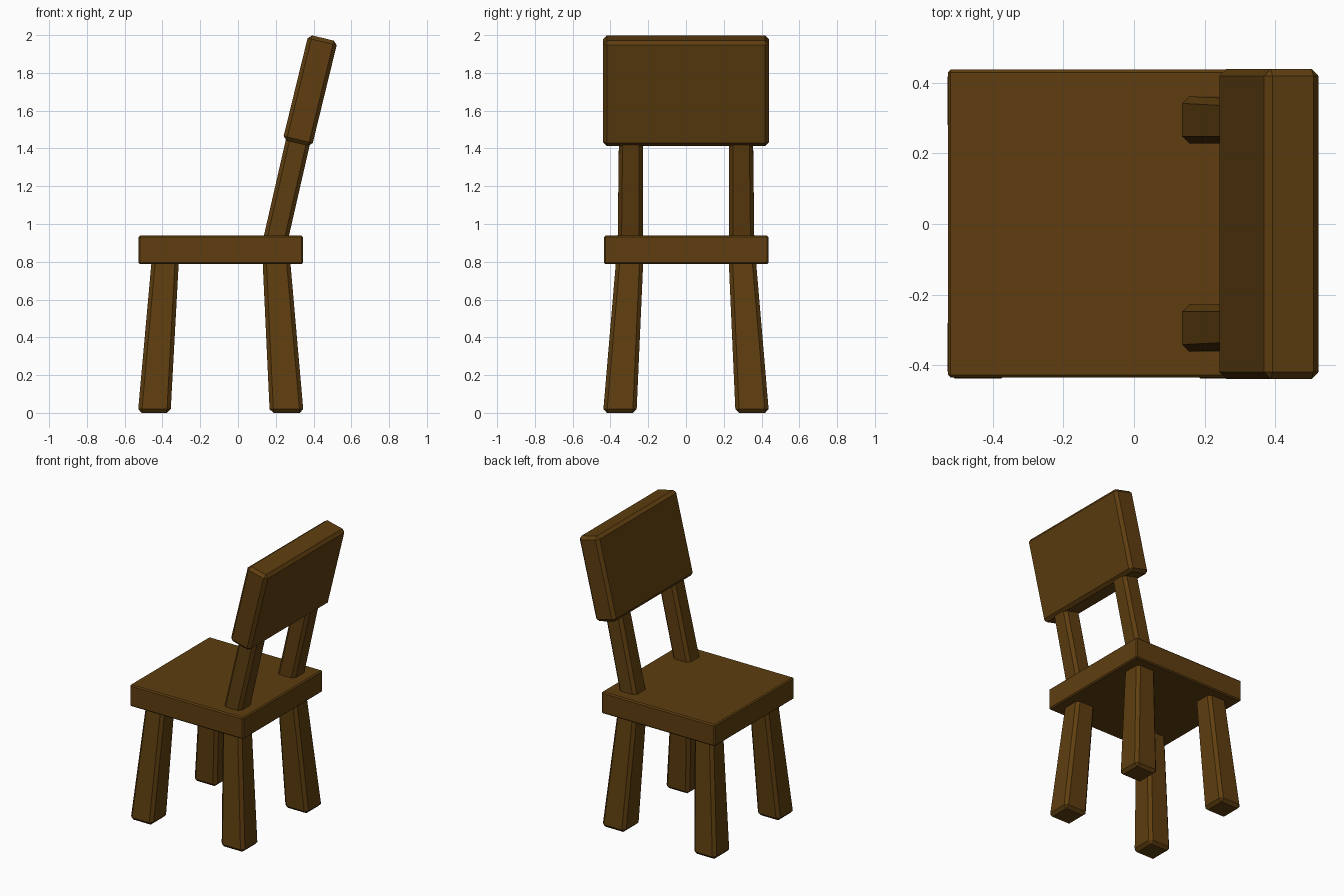
import bpy, bmesh

if "Cube" in bpy.data.objects:
    bpy.data.objects.remove(bpy.data.objects["Cube"])

wood = bpy.data.materials.new("dark brown wood")
wood.diffuse_color = (0.112, 0.048, 0.005, 1)
wood.use_nodes = True
wood.node_tree.nodes["Principled BSDF"].inputs["Base Color"].default_value = wood.diffuse_color


def beam(name, low, high, bevel):
    """Bevelled block between two four-cornered ends."""
    bm = bmesh.new()
    a = [bm.verts.new(p) for p in low]
    b = [bm.verts.new(p) for p in high]
    bm.faces.new(a[::-1])
    bm.faces.new(b)
    for i in range(4):
        j = (i + 1) % 4
        bm.faces.new((a[i], a[j], b[j], b[i]))
    bmesh.ops.recalc_face_normals(bm, faces=bm.faces[:])
    bmesh.ops.bevel(bm, geom=bm.edges[:], offset=bevel, segments=1,
                    affect='EDGES', profile=0.5)
    me = bpy.data.meshes.new(name)
    bm.to_mesh(me)
    bm.free()
    me.materials.append(wood)
    ob = bpy.data.objects.new(name, me)
    bpy.context.collection.objects.link(ob)
    return ob


def rect(x0, x1, y0, y1, z0, z1=None):
    """End outline; z0 at x0 and z1 at x1 gives a tilted end."""
    z1 = z0 if z1 is None else z1
    return [(x0, y0, z0), (x1, y0, z1), (x1, y1, z1), (x0, y1, z0)]


# seat slab
beam("seat", rect(-0.527, 0.345, -0.435, 0.437, 0.788),
     rect(-0.527, 0.345, -0.435, 0.437, 0.938), 0.008)

# splayed, tapering legs and leaning back posts
for side, s in (("right", -1), ("left", 1)):
    leg_low, leg_high = (s * 0.262, s * 0.439), (s * 0.226, s * 0.37)
    beam("front_leg_" + side, rect(-0.53, -0.357, *leg_low, 0.0),
         rect(-0.457, -0.313, *leg_high, 0.81), 0.02)
    beam("back_leg_" + side, rect(0.168, 0.347, *leg_low, 0.0),
         rect(0.13, 0.276, *leg_high, 0.81), 0.02)
    beam("back_post_" + side, rect(0.126, 0.252, s * 0.228, s * 0.362, 0.89, 0.86),
         rect(0.261, 0.387, s * 0.228, s * 0.355, 1.48, 1.45), 0.02)

# leaning backrest panel
beam("backrest", rect(0.237, 0.391, -0.439, 0.439, 1.446, 1.409),
     rect(0.373, 0.527, -0.439, 0.439, 2.003, 1.966), 0.02)
